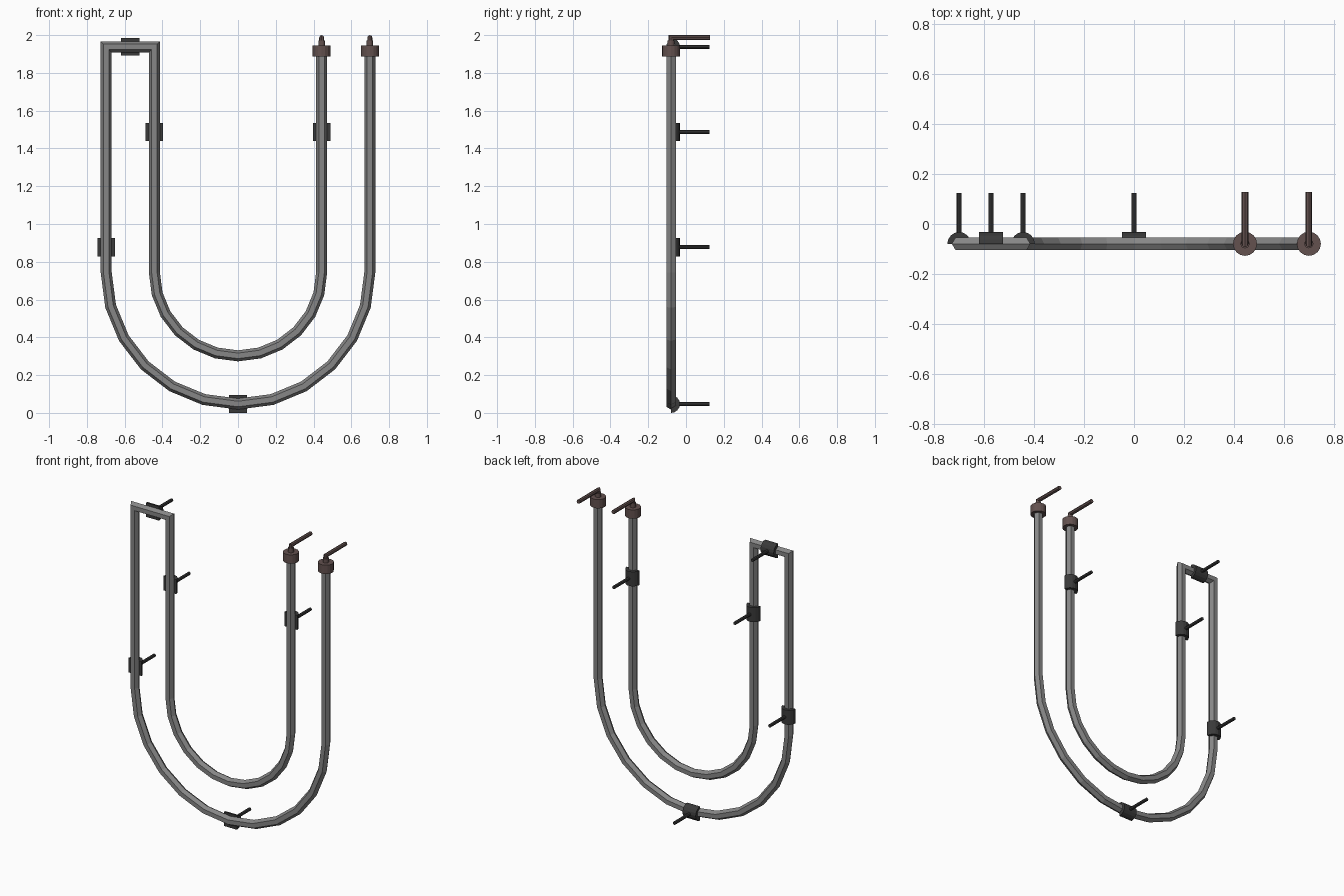
import bpy, bmesh
from math import sin, cos, pi
from mathutils import Vector, Matrix

cube = bpy.data.objects.get("Cube")
if cube:
    bpy.data.objects.remove(cube)

Y = -0.079            # depth of the tube plane
OUT, INN = 0.698, 0.443   # outer and inner bend radii
BEND, TOP = 0.745, 1.938  # bend centre height, top bar height


def material(name, rgb):
    m = bpy.data.materials.new(name)
    m.use_nodes = True
    m.diffuse_color = (*rgb, 1)
    bsdf = m.node_tree.nodes["Principled BSDF"]
    bsdf.inputs["Base Color"].default_value = (*rgb, 1)
    bsdf.inputs["Roughness"].default_value = 0.7
    return m


GREY = material("tube grey", (0.24, 0.24, 0.24))
BROWN = material("cap brown", (0.125, 0.083, 0.078))
BLACK = material("clip black", (0.042, 0.042, 0.042))


def finish(bm, name, mat):
    bmesh.ops.recalc_face_normals(bm, faces=bm.faces)
    me = bpy.data.meshes.new(name)
    bm.to_mesh(me)
    bm.free()
    me.materials.append(mat)
    ob = bpy.data.objects.new(name, me)
    bpy.context.collection.objects.link(ob)
    return ob


def sweep(name, points, axis, radius, sides, mat):
    """Polygon section swept along a planar path with mitred corners."""
    pts, axis = [Vector(p) for p in points], Vector(axis)
    bm, rings = bmesh.new(), []
    for i, p in enumerate(pts):
        a = (p - pts[i - 1]).normalized() if i else None
        b = (pts[i + 1] - p).normalized() if i < len(pts) - 1 else None
        a, b = a or b, b or a
        na, nb = axis.cross(a), axis.cross(b)
        n = (na + nb).normalized()
        n /= n.dot(na)
        rings.append([bm.verts.new(p + radius * (n * cos(t) + axis * sin(t)))
                      for t in (2 * pi * k / sides for k in range(sides))])
    for r, s in zip(rings, rings[1:]):
        for k in range(sides):
            j = (k + 1) % sides
            bm.faces.new((r[k], r[j], s[j], s[k]))
    bm.faces.new(rings[0])
    bm.faces.new(rings[-1])
    return finish(bm, name, mat)


def cylinder(name, x, z0, z1, radius, mat):
    bm = bmesh.new()
    bmesh.ops.create_cone(bm, cap_ends=True, segments=16, radius1=radius,
                          radius2=radius, depth=z1 - z0,
                          matrix=Matrix.Translation((x, Y, (z0 + z1) / 2)))
    return finish(bm, name, mat)


def arc(radius):
    """Half-circle bend running from +x round the bottom to -x."""
    return [(radius * cos(pi * i / 12), Y, BEND - radius * sin(pi * i / 12))
            for i in range(13)]


# Double U tube, joined by a short bar at the upper right
path = [(OUT, Y, 1.9)] + arc(OUT) + [(-OUT, Y, TOP), (-INN, Y, TOP)]
path += arc(INN)[::-1] + [(INN, Y, 1.9)]
sweep("tube", path, (0, 1, 0), 0.029, 6, GREY)

# End caps with bent wires
for side, x in (("outer", OUT), ("inner", INN)):
    cylinder(side + "_end_cap", x, 1.887, 1.945, 0.048, BROWN)
    cylinder(side + "_cap_collar", x, 1.94, 1.972, 0.018, BROWN)
    wire = [(x, Y, 1.94), (x, Y, 1.987), (x, 0.127, 1.987)]
    sweep(side + "_wire", wire, (1, 0, 0), 0.013, 8, BROWN)


# Half-round clips behind the tube, each with a mounting rod
def clip(name, x, z, along_x):
    bm = bmesh.new()
    r, half, ends = 0.047, 0.048, []
    for s in (-half, half):
        ring = []
        for i in range(9):
            c, y = r * cos(pi * i / 8), Y + r * sin(pi * i / 8)
            co = (x + s, y, z + c) if along_x else (x + c, y, z + s)
            ring.append(bm.verts.new(co))
        ends.append(ring)
    a, b = ends
    for i in range(9):
        j = (i + 1) % 9
        bm.faces.new((a[i], a[j], b[j], b[i]))
    bm.faces.new(a)
    bm.faces.new(b)
    finish(bm, name + "_clip", BLACK)
    sweep(name + "_rod", [(x, Y + 0.03, z), (x, 0.124, z)],
          (1, 0, 0), 0.0105, 8, BLACK)


clip("outer_right", -OUT, 0.877, False)
clip("inner_right", -INN, 1.487, False)
clip("inner_left", INN, 1.487, False)
clip("bottom", 0, BEND - OUT, True)
clip("top", -(OUT + INN) / 2, TOP, True)
